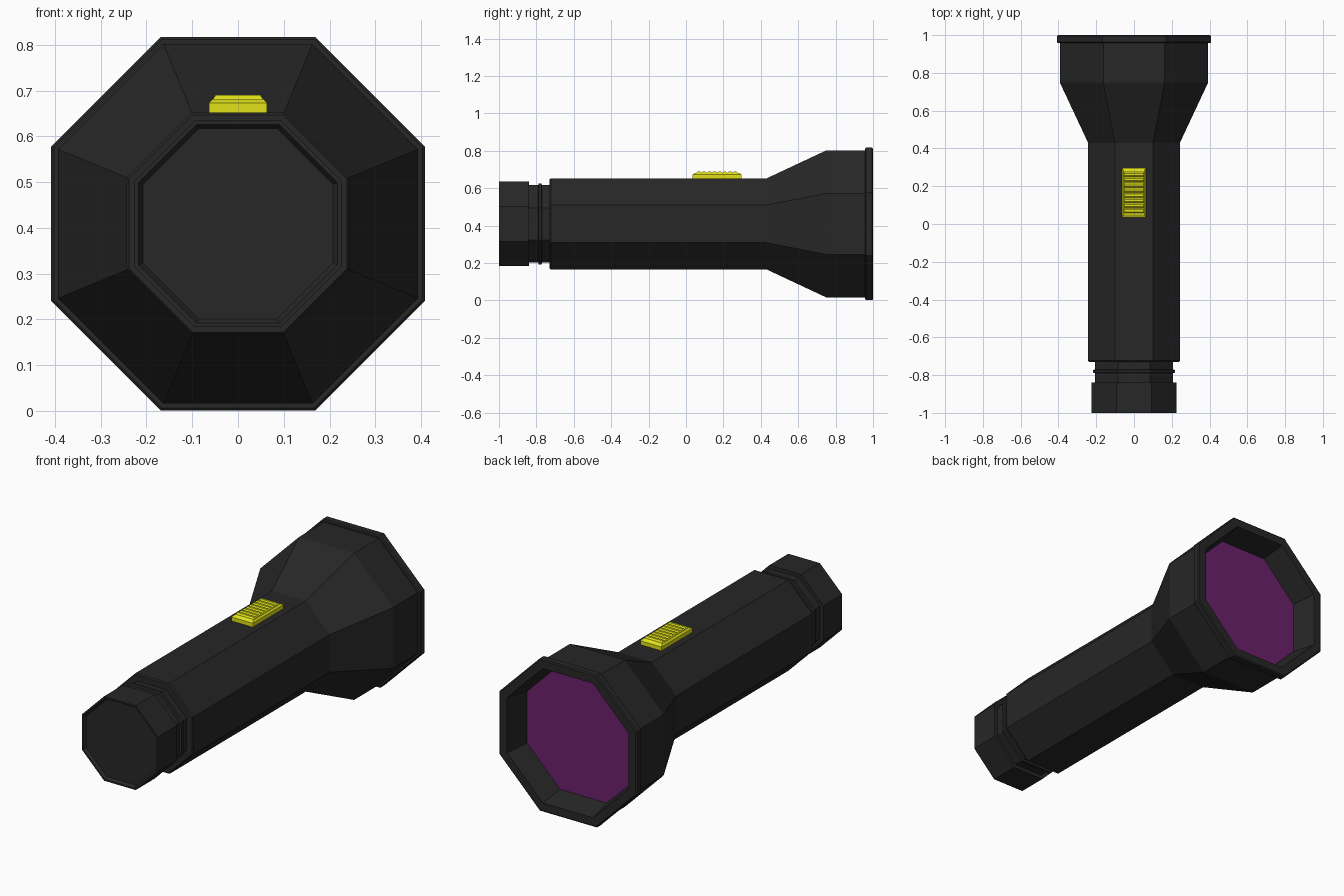
import bpy, bmesh, math

if "Cube" in bpy.data.objects:
    bpy.data.objects.remove(bpy.data.objects["Cube"])

CZ = 0.409  # height of the torch axis


def material(name, rgb):
    m = bpy.data.materials.new(name)
    m.diffuse_color = (*rgb, 1)
    m.use_nodes = True
    m.node_tree.nodes["Principled BSDF"].inputs["Base Color"].default_value = m.diffuse_color
    return m


BLACK = material("black_plastic", (0.02, 0.02, 0.02))
YELLOW = material("yellow_plastic", (0.75, 0.75, 0.01))
PURPLE = material("purple_glass", (0.15, 0.015, 0.15))


def finish(name, bm, mat):
    bmesh.ops.recalc_face_normals(bm, faces=bm.faces)
    me = bpy.data.meshes.new(name)
    bm.to_mesh(me)
    bm.free()
    me.materials.append(mat)
    ob = bpy.data.objects.new(name, me)
    bpy.context.collection.objects.link(ob)
    return ob


def skin(bm, rings):
    """Bridge a list of vertex loops and cap both ends."""
    n = len(rings[0])
    for a, b in zip(rings, rings[1:]):
        for i in range(n):
            j = (i + 1) % n
            bm.faces.new((a[i], a[j], b[j], b[i]))
    bm.faces.new(rings[0])
    bm.faces.new(rings[-1])


def octagonal(name, profile, mat):
    """Eight-sided turned part; profile is (y, distance from axis to flat)."""
    bm = bmesh.new()
    rings = []
    for y, apothem in profile:
        r = apothem / math.cos(math.pi / 8)
        angles = [math.pi / 8 + k * math.pi / 4 for k in range(8)]
        rings.append([bm.verts.new((r * math.cos(t), y, CZ + r * math.sin(t)))
                      for t in angles])
    skin(bm, rings)
    return finish(name, bm, mat)


def frustums(name, parts, mat):
    """Stacked rectangular layers; each layer is (half x, y0, y1, z)."""
    bm = bmesh.new()
    for layers in parts:
        skin(bm, [[bm.verts.new(p) for p in
                   ((-w, y0, z), (w, y0, z), (w, y1, z), (-w, y1, z))]
                  for w, y0, y1, z in layers])
    return finish(name, bm, mat)


# tail cap with shallow recessed end
octagonal("tail_cap", [(-0.985, 0.208), (-0.99, 0.211), (-1.0, 0.217),
                       (-1.0, 0.226), (-0.84, 0.226), (-0.84, 0.19)], BLACK)

# narrow neck with a raised ring
octagonal("neck", [(-0.86, 0.207), (-0.79, 0.207), (-0.787, 0.217),
                   (-0.773, 0.217), (-0.77, 0.207), (-0.70, 0.207)], BLACK)

# handle flaring into the head, with bezel and hollow reflector
octagonal("body", [(-0.73, 0.20), (-0.73, 0.238), (-0.723, 0.243),
                   (0.43, 0.243), (0.75, 0.393), (0.958, 0.393),
                   (0.958, 0.402), (0.963, 0.408), (0.995, 0.408),
                   (1.0, 0.402), (1.0, 0.36), (0.865, 0.335)], BLACK)

# lens
octagonal("lens", [(0.862, 0.334), (0.868, 0.334)], PURPLE)

# switch slider
frustums("switch", [[(0.063, 0.035, 0.297, 0.645), (0.063, 0.035, 0.297, 0.673),
                     (0.055, 0.05, 0.282, 0.682)]], YELLOW)

# grip ridges on the switch
N, Y0, Y1 = 8, 0.056, 0.276
step = (Y1 - Y0) / N
ridges = []
for i in range(N):
    a, b = Y0 + i * step, Y0 + (i + 1) * step
    ridges.append([(0.054, a, b, 0.680), (0.053, a + 0.002, b - 0.002, 0.684),
                   (0.049, a + 0.008, b - 0.008, 0.690)])
frustums("switch_ridges", ridges, YELLOW)
